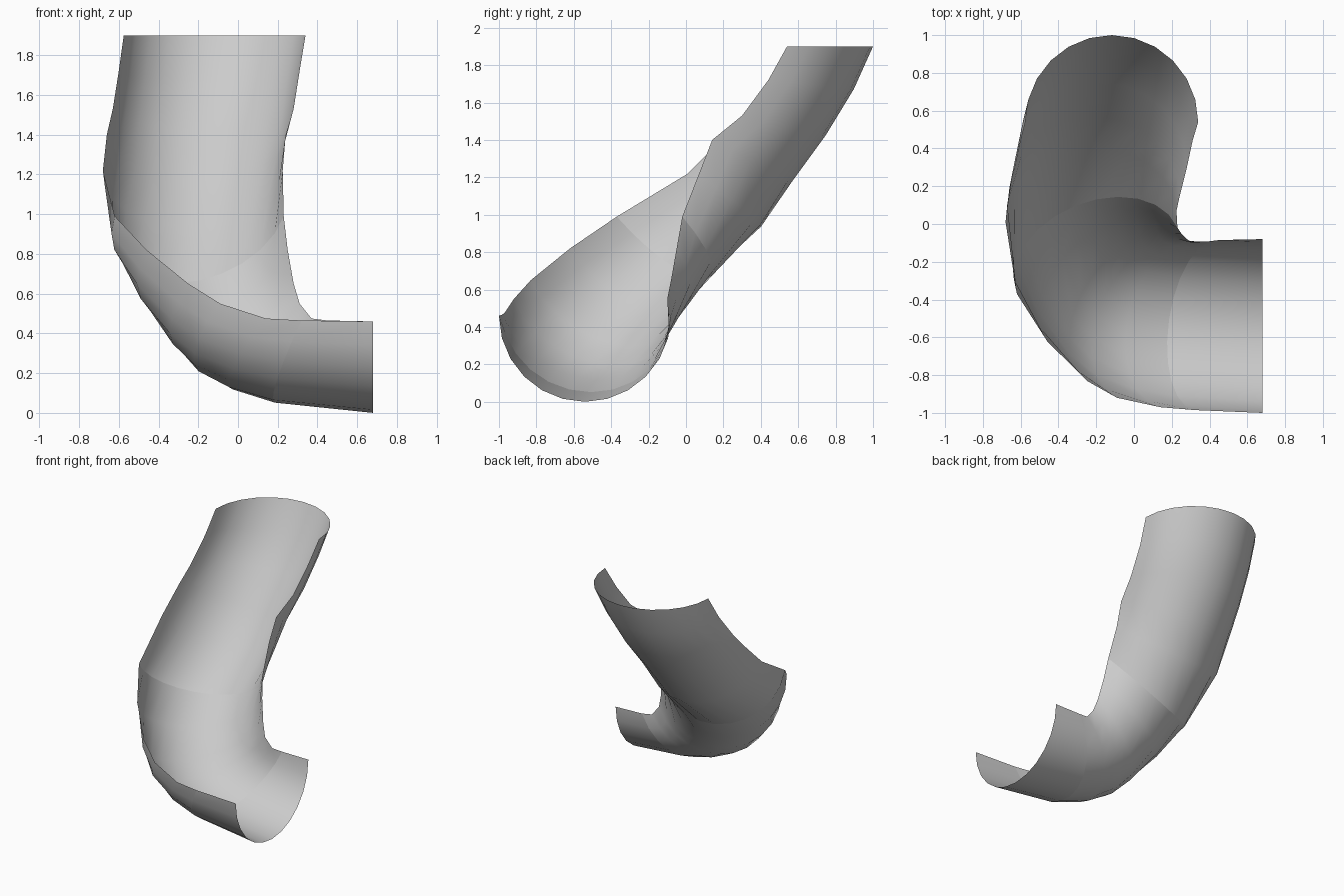
import bpy, math
from mathutils import Vector

if "Cube" in bpy.data.objects:
    bpy.data.objects.remove(bpy.data.objects["Cube"])

R = 0.46          # channel radius
SEG = 12          # sides of the half-round section

# Each section: rim height z, outer rim (x, y), inner rim (x, y), tilt of the belly below horizontal
SECTIONS = [
    (0.46,  (0.68, -1.00),  (0.68, -0.08),  90),
    (0.465, (0.32, -0.985), (0.45, -0.085), 64),
    (0.475, (0.14, -0.97),  (0.37, -0.095), 51),
    (0.55,  (-0.09, -0.92), (0.31, -0.10),  50),
    (0.65,  (-0.25, -0.83), (0.28, -0.08),  50),
    (0.82,  (-0.46, -0.62), (0.25, -0.05),  49),
    (0.99,  (-0.62, -0.37), (0.23, -0.02),  47),
    (1.22,  (-0.68, 0.01),  (0.225, 0.07),  38),
    (1.40,  (-0.66, 0.19),  (0.24, 0.14),   29),
    (1.53,  (-0.63, 0.30),  (0.28, 0.30),   13),
    (1.72,  (-0.60, 0.44),  (0.31, 0.44),   6),
    (1.90,  (-0.575, 0.54), (0.34, 0.54),   0),
]
SHARP_RINGS = (1, 6)   # seams between straight ends and bend


def half_ring(z, outer, inner, tilt):
    a, b = Vector((*outer, z)), Vector((*inner, z))
    centre, side = (a + b) / 2, (a - b) / 2
    out = Vector((side.y, -side.x, 0)).normalized()
    t = math.radians(tilt)
    belly = R * (out * math.cos(t) - Vector((0, 0, 1)) * math.sin(t))
    return [centre + side * math.cos(math.pi * i / SEG) + belly * math.sin(math.pi * i / SEG)
            for i in range(SEG + 1)]


# Curved open channel, lofted through the half-round sections
verts = [p for s in SECTIONS for p in half_ring(*s)]
n = SEG + 1
faces = [(r * n + i, r * n + i + 1, (r + 1) * n + i + 1, (r + 1) * n + i)
         for r in range(len(SECTIONS) - 1) for i in range(SEG)]
mesh = bpy.data.meshes.new("curved_channel")
mesh.from_pydata(verts, [], faces)
mesh.update()
channel = bpy.data.objects.new("curved_channel", mesh)
bpy.context.collection.objects.link(channel)

# Smooth shading with a seam at each end of the bend
for p in mesh.polygons:
    p.use_smooth = True
for e in mesh.edges:
    r0, r1 = (v // n for v in e.vertices)
    if r0 == r1 and r0 in SHARP_RINGS:
        e.use_edge_sharp = True
